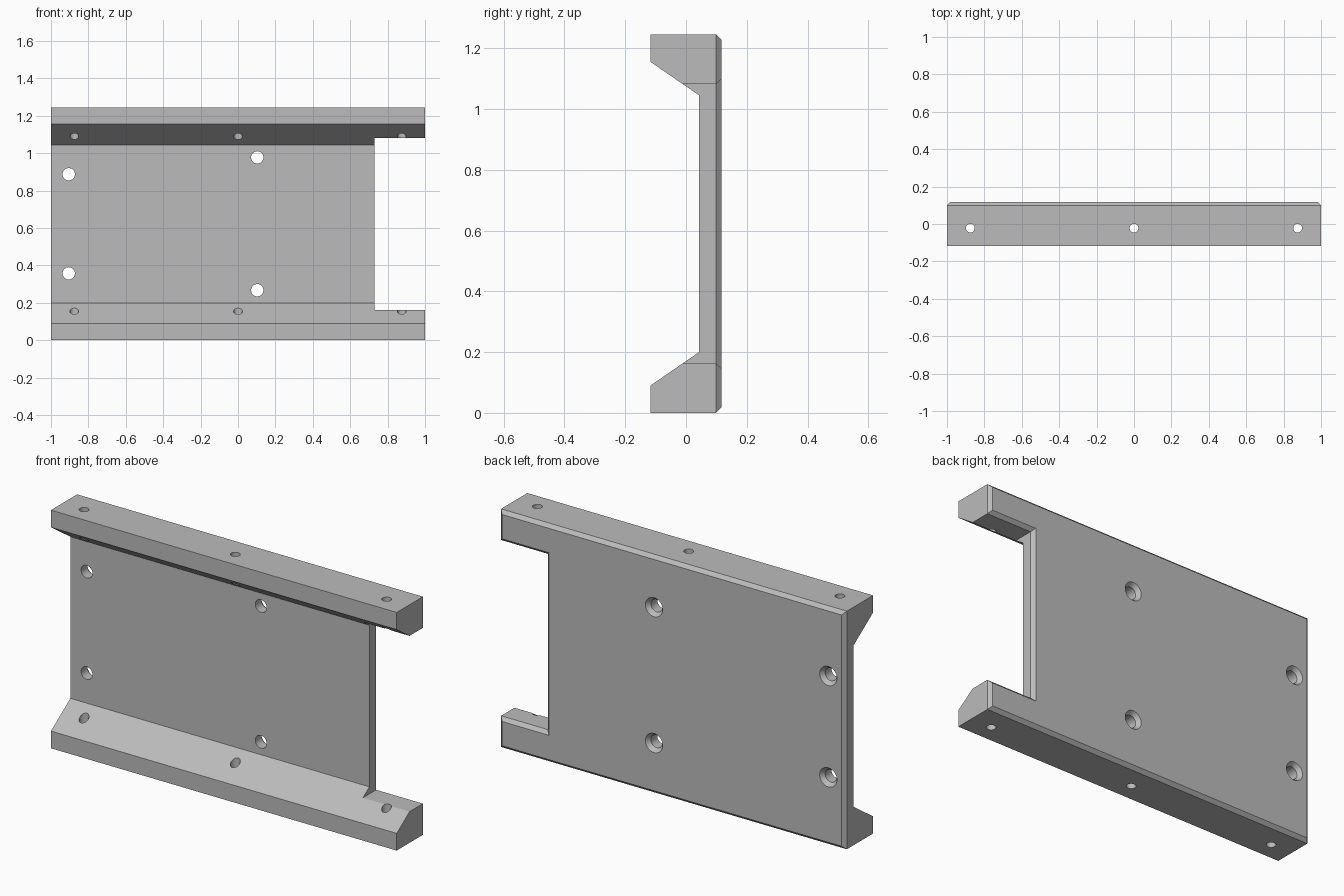
import bpy, bmesh, math
from mathutils import Matrix, Vector

old = bpy.data.objects.get("Cube")
if old:
    bpy.data.objects.remove(old, do_unlink=True)

DEPTH, HEIGHT = 0.117, 1.245        # half depth, full height
MID = HEIGHT / 2

grey = bpy.data.materials.new("light grey")
grey.use_nodes = True
grey.diffuse_color = (0.5, 0.5, 0.5, 1)
grey.node_tree.nodes["Principled BSDF"].inputs["Base Color"].default_value = (0.5, 0.5, 0.5, 1)


def make_object(name, bm):
    bmesh.ops.recalc_face_normals(bm, faces=bm.faces)
    mesh = bpy.data.meshes.new(name)
    bm.to_mesh(mesh)
    bm.free()
    mesh.materials.append(grey)
    obj = bpy.data.objects.new(name, mesh)
    bpy.context.collection.objects.link(obj)
    return obj


def prism(points, offset):
    bm = bmesh.new()
    face = bm.faces.new([bm.verts.new(p) for p in points])
    new = bmesh.ops.extrude_face_region(bm, geom=[face])["geom"]
    verts = [v for v in new if isinstance(v, bmesh.types.BMVert)]
    bmesh.ops.translate(bm, vec=Vector(offset), verts=verts)
    return bm


def add_cone(bm, r1, r2, depth, location, rotation=Matrix()):
    bmesh.ops.create_cone(bm, cap_ends=True, segments=32, radius1=r1, radius2=r2,
                          depth=depth, matrix=Matrix.Translation(location) @ rotation)


def cut(target, name, bm):
    cutter = make_object(name, bm)
    mod = target.modifiers.new(name, 'BOOLEAN')
    mod.operation = 'DIFFERENCE'
    mod.solver = 'EXACT'
    mod.object = cutter
    bpy.context.view_layer.objects.active = target
    bpy.ops.object.modifier_apply(modifier=mod.name)
    bpy.data.objects.remove(cutter, do_unlink=True)


# Notched outline, full depth, with a chamfered back rim
lower = [(-1, 0), (1, 0), (1, 0.163), (0.73, 0.163)]
outline = lower + [(x, HEIGHT - z) for x, z in reversed(lower)]
body = prism([(x, -DEPTH, z) for x, z in outline], (0, 2 * DEPTH, 0))
rim = [e for e in body.edges if all(v.co.y > 0 for v in e.verts)]
bmesh.ops.recalc_face_normals(body, faces=body.faces)
bmesh.ops.bevel(body, geom=rim, offset=0.018, segments=1, affect='EDGES')
bracket = make_object("mounting_bracket", body)

# Front channel with sloped sides, leaving the two rails
slope = (0.2 - 0.09) / (0.043 + DEPTH)
front = -DEPTH - 0.1
half = [(front, 0.09 - slope * 0.1), (0.043, 0.2)]
channel = half + [(y, HEIGHT - z) for y, z in reversed(half)]
cut(bracket, "channel_cutter", prism([(-1.2, y, z) for y, z in channel], (2.4, 0, 0)))

# Vertical screw holes through both rails
holes = bmesh.new()
for x in (-0.875, 0, 0.875):
    add_cone(holes, 0.0235, 0.0235, 1.6, (x, -0.022, MID))
cut(bracket, "rail_hole_cutter", holes)

# Plate screw holes, countersunk from the back
turn = Matrix.Rotation(-math.pi / 2, 4, 'X')
holes, sinks = bmesh.new(), bmesh.new()
for x, dz in ((-0.905, 0.265), (0.103, 0.355)):
    for z in (MID - dz, MID + dz):
        add_cone(holes, 0.033, 0.033, 0.6, (x, 0, z), turn)
        add_cone(sinks, 0.030, 0.054, 0.03, (x, DEPTH - 0.01, z), turn)
cut(bracket, "plate_hole_cutter", holes)
cut(bracket, "countersink_cutter", sinks)

# Round hole walls, crisp edges elsewhere
bpy.ops.object.select_all(action='DESELECT')
bracket.select_set(True)
bpy.context.view_layer.objects.active = bracket
bpy.ops.object.shade_smooth_by_angle(angle=math.radians(25))
